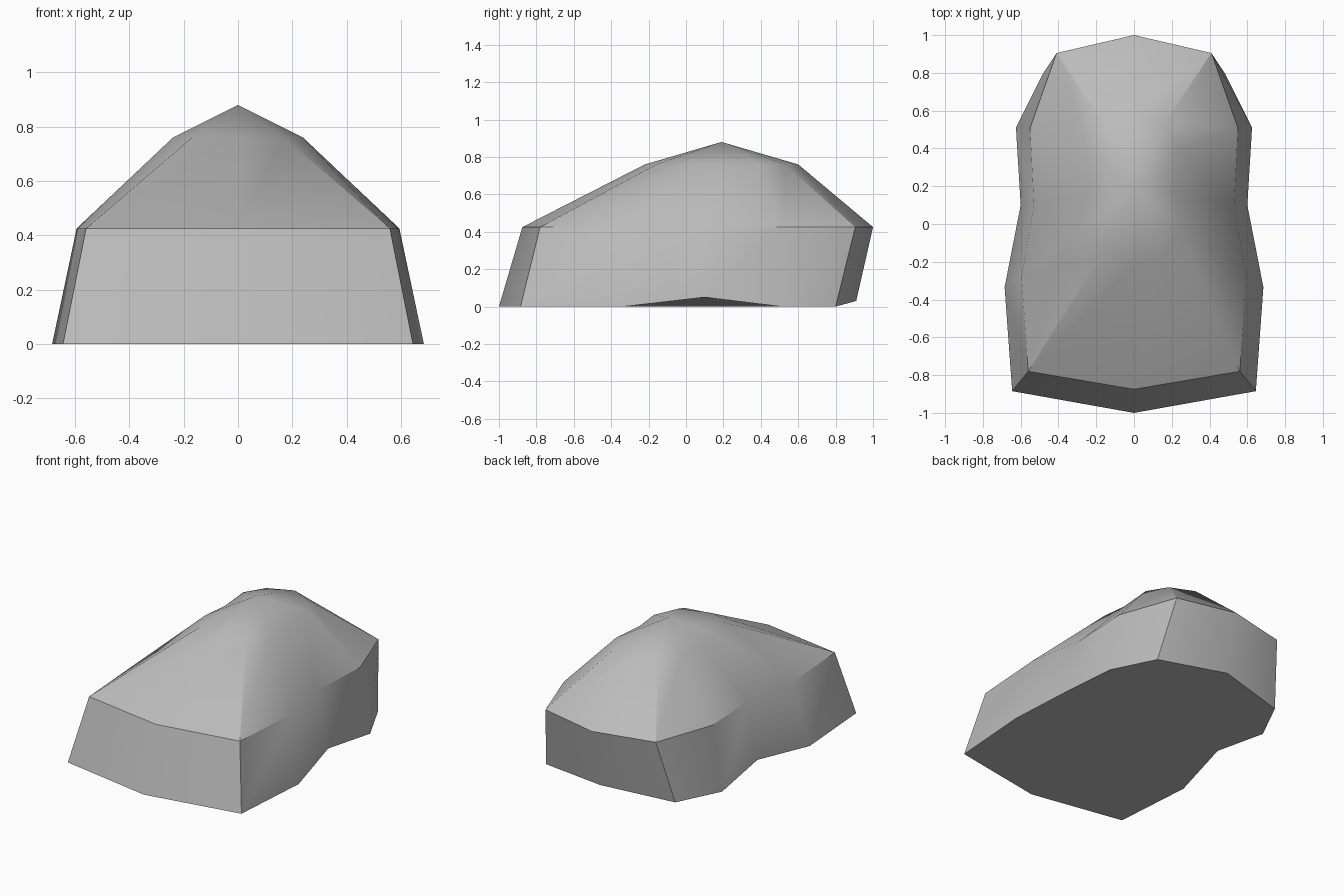
import bpy, bmesh, math

cube = bpy.data.objects.get("Cube")
if cube:
    bpy.data.objects.remove(cube)

# plain grey stone
stone = bpy.data.materials.new("stone grey")
stone.use_nodes = True
grey = (0.5, 0.5, 0.5, 1)
stone.diffuse_color = grey
stone.node_tree.nodes["Principled BSDF"].inputs["Base Color"].default_value = grey

# half outlines from front centre to back centre: base, shoulder, crown
base = [(0, -1, 0), (.645, -.885, 0), (.685, -.335, 0), (.6, .1, .05),
        (.625, .51, 0), (.48, .8, 0), (0, .91, .03)]
shoulder = [(0, -.875, .425), (.56, -.78, .425), (.595, -.28, .425), (.53, .1, .425),
            (.55, .51, .425), (.41, .905, .425), (0, 1, .425)]
crown = [(0, -.22, .76), (.17, -.16, .76), (.24, .0, .76), (.22, .17, .76),
         (.24, .4, .76), (.16, .53, .76), (0, .6, .76)]


def ring(bm, half):
    """Closed ring of vertices from a half outline mirrored across x."""
    mirrored = [(-x, y, z) for x, y, z in half[-2:0:-1]]
    return [bm.verts.new(p) for p in half + mirrored]


bm = bmesh.new()
rings = [ring(bm, half) for half in (base, shoulder, crown)]
count = len(rings[0])
peak = bm.verts.new((0, .19, .88))
bm.faces.new(rings[0][::-1])                      # underside
for i in range(count):
    j = (i + 1) % count
    for low, high in zip(rings, rings[1:]):       # walls and slopes
        bm.faces.new((low[i], low[j], high[j], high[i]))
    bm.faces.new((rings[-1][i], rings[-1][j], peak))
bmesh.ops.recalc_face_normals(bm, faces=bm.faces)

mesh = bpy.data.meshes.new("boulder")
bm.to_mesh(mesh)
bm.free()
mesh.materials.append(stone)
boulder = bpy.data.objects.new("boulder", mesh)
bpy.context.collection.objects.link(boulder)
bpy.context.view_layer.objects.active = boulder
boulder.select_set(True)
bpy.ops.object.shade_smooth_by_angle(angle=math.radians(32))
